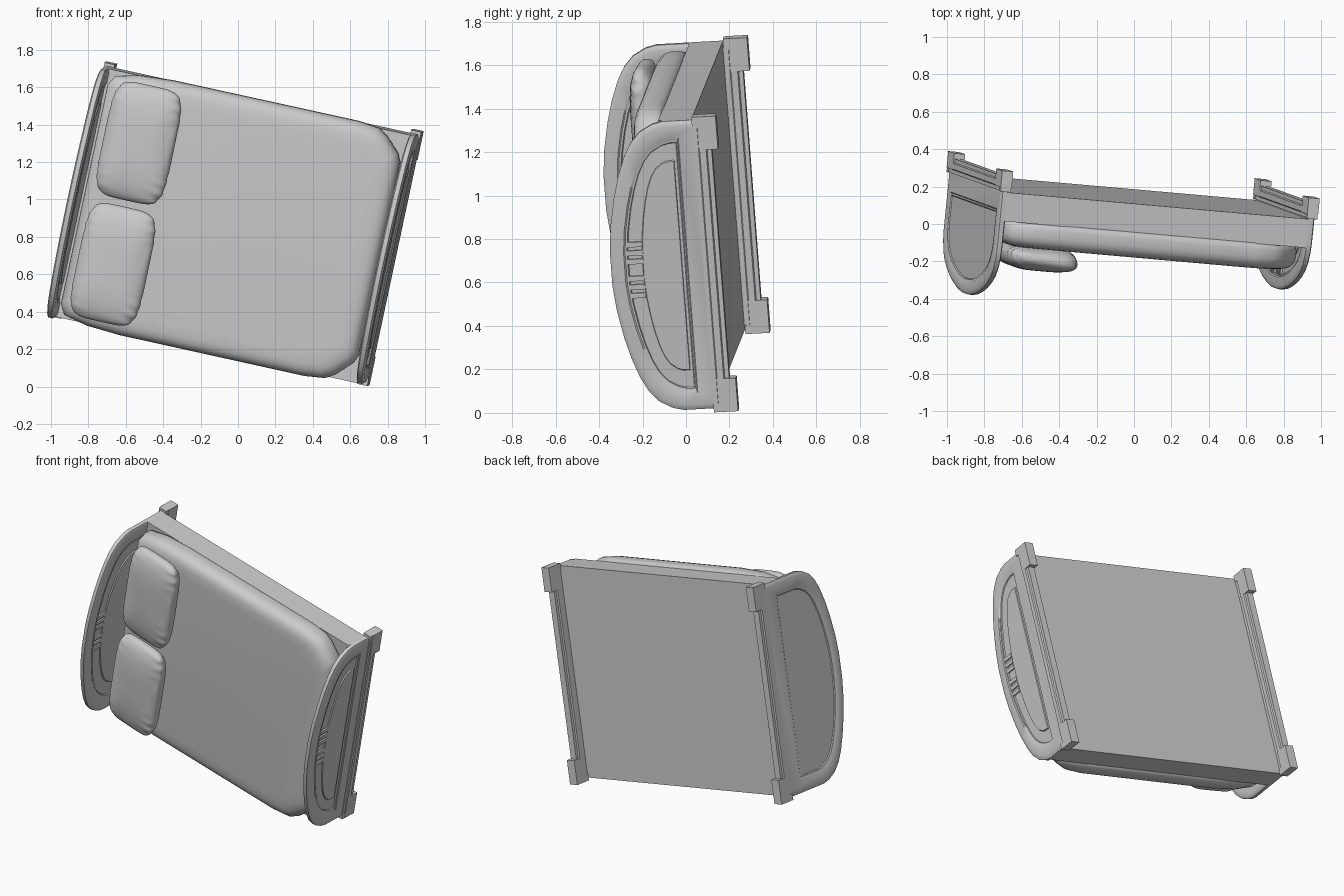
import bpy, bmesh, math
from mathutils import Matrix, Vector

cube = bpy.data.objects.get("Cube")
if cube:
    bpy.data.objects.remove(cube)

# Bed frame: local x = length (foot is +), y = width, z = up from the floor; the whole bed lies tilted
LENGTH = Vector((0.973, -0.086, -0.214)).normalized()
UP = LENGTH.cross(Vector((0.207, -0.075, 0.975))).normalized()
WIDTH = UP.cross(LENGTH)
POSE = Matrix.Translation((0, 0.2625, 0.8735)) @ Matrix((LENGTH, WIDTH, UP)).transposed().to_4x4()

grey = bpy.data.materials.new("plain_grey")
grey.use_nodes = True
COLOUR = (0.6, 0.6, 0.6, 1)
grey.diffuse_color = COLOUR
grey.node_tree.nodes["Principled BSDF"].inputs["Base Color"].default_value = COLOUR


def finish(name, bm, angle=35):
    bmesh.ops.recalc_face_normals(bm, faces=bm.faces)
    mesh = bpy.data.meshes.new(name)
    bm.to_mesh(mesh)
    bm.free()
    mesh.materials.append(grey)
    ob = bpy.data.objects.new(name, mesh)
    bpy.context.collection.objects.link(ob)
    ob.matrix_world = POSE
    bpy.ops.object.select_all(action='DESELECT')
    ob.select_set(True)
    bpy.context.view_layer.objects.active = ob
    bpy.ops.object.shade_smooth_by_angle(angle=math.radians(angle))
    return ob


def box(name, lo, hi, bevel=0.0):
    bm = bmesh.new()
    bmesh.ops.create_cube(bm, size=1)
    for v in bm.verts:
        v.co = [a + (b - a) * (c + 0.5) for a, b, c in zip(lo, hi, v.co)]
    if bevel:
        bmesh.ops.bevel(bm, geom=bm.edges[:], offset=bevel, segments=2, affect='EDGES')
    return finish(name, bm)


def loft(bm, loops):
    rings = [[bm.verts.new(p) for p in loop] for loop in loops]
    n = len(rings[0])
    for a, b in zip(rings, rings[1:]):
        for i in range(n):
            bm.faces.new((a[i], a[(i + 1) % n], b[(i + 1) % n], b[i]))
    bm.faces.new(rings[0])
    bm.faces.new(rings[-1])


# Arched boards: half width and drop below the crown
ARCH = [(0.68, 0.29), (0.668, 0.24), (0.635, 0.18), (0.585, 0.135), (0.52, 0.10),
        (0.43, 0.067), (0.33, 0.04), (0.2, 0.015), (0.08, 0.003)]


def arch(x, top, base, inset):
    crown = top - inset * 0.8
    k = 1 - inset / 0.68
    drop = min(k, (crown - base - 0.03) / 0.29)
    half = [(0.68 * k, base)] + [(w * k, crown - d * drop) for w, d in ARCH]
    return [(x, w, u) for w, u in half] + [(x, -w, u) for w, u in reversed(half)]


RINGED = [(0.21, 0.19, 0.015), (0.208, 0.185, 0.008), (0.195, 0.105, 0.008),
          (0.19, 0.10, 0.015), (0.185, 0.088, 0.015), (0.18, 0.08, 0.02)]
PLAIN = [(0.23, 0.105, 0.01), (0.225, 0.10, 0.016), (0.215, 0.088, 0.016), (0.21, 0.08, 0.02)]
RIM = [(0.05, 0.022, 0.02), (0.05, 0.012, 0.018), (0.04, 0.0, 0.012)]


def board(name, x, top, back, front):
    loops = [arch(x - t, top, b, d) for b, d, t in back + RIM]
    loops += [arch(x + t, top, b, d) for b, d, t in reversed(front + RIM)]
    bm = bmesh.new()
    loft(bm, loops)
    finish(name, bm)


board("headboard", -0.842, 0.715, PLAIN, RINGED)
board("footboard", 0.842, 0.54, RINGED, RINGED)

# Small slats crossing the channel near the crown of the ringed faces
for name, x, top, sides in (("headboard", -0.842, 0.715, (1,)), ("footboard", 0.842, 0.54, (-1, 1))):
    for side in sides:
        for w in (-0.13, -0.09, -0.05, 0.03, 0.07, 0.11):
            xs = sorted((x + side * 0.006, x + side * 0.018))
            box(name + "_slat", (xs[0], w - 0.012, top - 0.155), (xs[1], w + 0.012, top - 0.08))

# Moulded crossbeams and leg blocks under each board
BEAM = [(0.022, 0.03), (0.022, 0.05), (0.03, 0.055), (0.03, 0.085), (0.024, 0.09), (0.024, 0.11)]
for name, x in (("head", -0.842), ("foot", 0.842)):
    section = BEAM + [(-a, u) for a, u in reversed(BEAM)]
    bm = bmesh.new()
    loft(bm, [[(x + a, w, u) for a, u in section] for w in (-0.69, 0.69)])
    finish(name + "_beam", bm)
    for side, word in ((-1, "right"), (1, "left")):
        ws = sorted((side * 0.54, side * 0.696))
        box(f"{name}_{word}_leg", (x - 0.03, ws[0], 0), (x + 0.03, ws[1], 0.088))
        ws = sorted((side * 0.655, side * 0.696))
        box(f"{name}_{word}_leg_cap", (x - 0.028, ws[0], 0.085), (x + 0.028, ws[1], 0.112))

# Box base
box("bed_base", (-0.83, -0.68, 0.115), (0.83, 0.68, 0.27))

# Mattress with clipped foot corners, tapering slightly towards the head
PLAN = [(-0.81, 0.6), (-0.78, 0.655), (-0.65, 0.685), (-0.47, 0.697), (0.55, 0.698),
        (0.66, 0.685), (0.71, 0.655), (0.79, 0.575), (0.81, 0.53)]


def mattress_loop(u, inset):
    kx, ky = 1 - inset / 0.81, 1 - inset / 0.70
    half = [(x * kx, w * ky, u) for x, w in PLAN]
    return half + [(x, -w, z) for x, w, z in reversed(half)]


bm = bmesh.new()
loft(bm, [mattress_loop(u, d) for u, d in ((0.265, 0.02), (0.28, 0.004), (0.30, 0), (0.34, 0),
     (0.365, 0.006), (0.385, 0.02), (0.398, 0.04), (0.405, 0.07), (0.408, 0.12))])
finish("mattress", bm, 50)


# Wrinkled pillows
def power(c, p):
    return math.copysign(abs(c) ** p, c)


def pillow(name, w0):
    bm = bmesh.new()
    bmesh.ops.create_uvsphere(bm, u_segments=72, v_segments=28, radius=1)
    for v in bm.verts:
        r = math.hypot(v.co.x, v.co.y)
        a = math.atan2(v.co.y, v.co.x)
        spread = r ** 0.7
        x = power(math.cos(a), 0.4) * spread
        y = power(math.sin(a), 0.4) * spread
        crease = 0.006 * math.sin(34 * y + 3 * x) * min(1, abs(x) ** 2 * 1.6) * (1 - abs(v.co.z))
        u = 0.462 + 0.072 * power(v.co.z, 0.85) + crease + 0.012 * x * (1 - abs(v.co.z))
        v.co = (-0.57 + 0.192 * x + crease * 0.5, w0 + 0.315 * y, u)
    finish(name, bm, 60)


pillow("left_pillow", 0.34)
pillow("right_pillow", -0.325)
